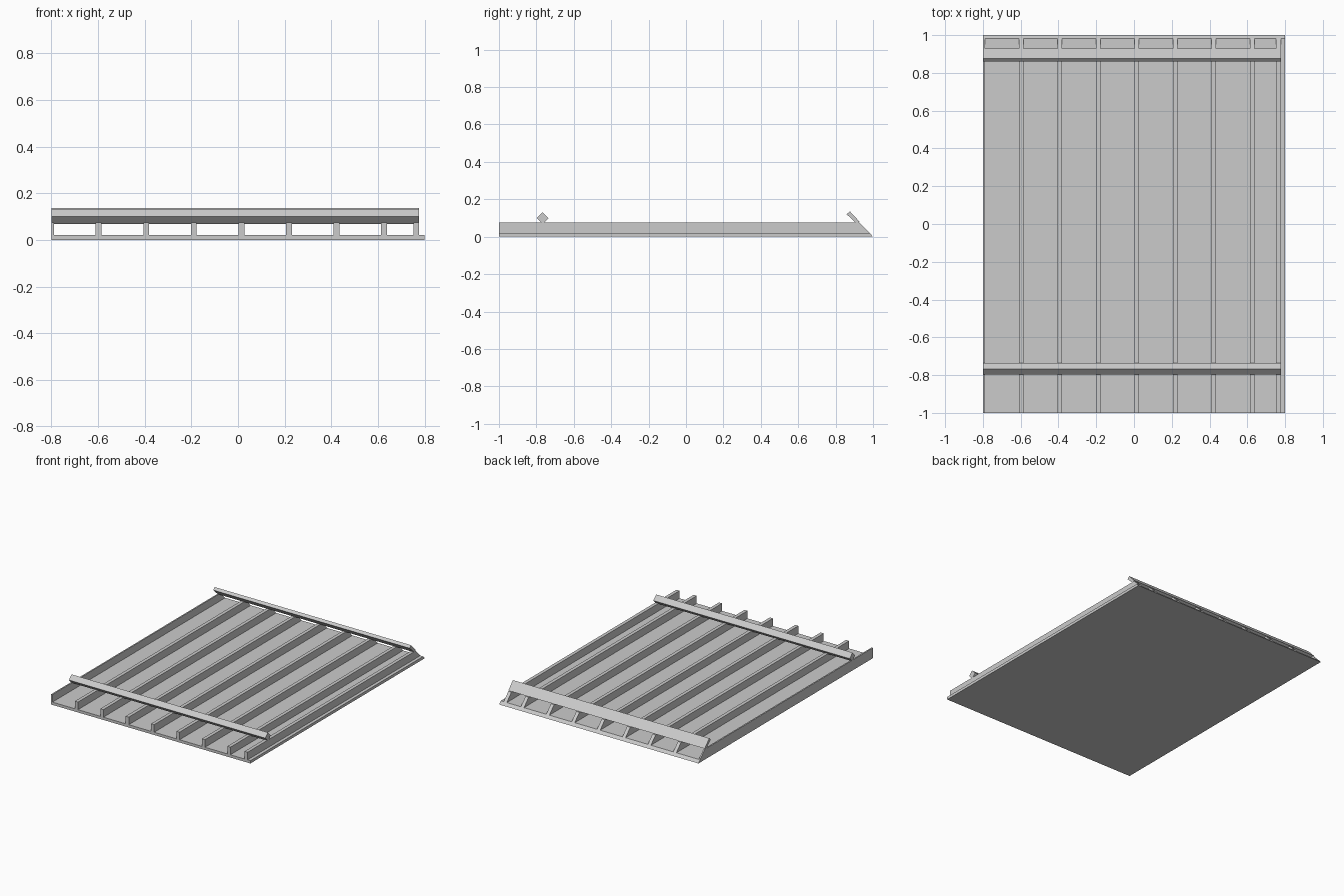
import bpy

cube = bpy.data.objects.get("Cube")
if cube:
    bpy.data.objects.remove(cube, do_unlink=True)

grey = bpy.data.materials.new("plain grey")
grey.use_nodes = True
colour = (0.6, 0.6, 0.6, 1)
grey.diffuse_color = colour
grey.node_tree.nodes["Principled BSDF"].inputs["Base Color"].default_value = colour


def extrude_x(name, profile, x0, x1):
    """Solid made by sweeping a (y, z) outline from x0 to x1."""
    n = len(profile)
    verts = [(x, y, z) for x in (x0, x1) for y, z in profile]
    faces = [tuple(range(n))[::-1], tuple(range(n, 2 * n))]
    faces += [(i, (i + 1) % n, n + (i + 1) % n, n + i) for i in range(n)]
    mesh = bpy.data.meshes.new(name)
    mesh.from_pydata(verts, [], faces)
    mesh.materials.append(grey)
    obj = bpy.data.objects.new(name, mesh)
    bpy.context.collection.objects.link(obj)
    return obj


# Base panel with its back edge bevelled at 45 degrees
extrude_x("base_panel", [(-1, 0), (1, 0), (0.982, 0.02), (-1, 0.02)], -0.8, 0.8)

# Lengthwise ribs, mitred to the same slope at the back
rib = [(-1, 0.02), (0.982, 0.02), (0.928, 0.075), (-1, 0.075)]
extrude_x("edge_rib_right", rib, -0.8, -0.79)
for i in range(7):
    x = -0.61 + i * 0.204
    extrude_x(f"rib_{i + 1}", rib, x, x + 0.025)
extrude_x("edge_rib_left", rib, 0.752, 0.777)

# Tilted battens across the ribs
extrude_x("front_batten",
          [(-0.765, 0.068), (-0.735, 0.098), (-0.767, 0.13), (-0.797, 0.1)],
          -0.8, 0.777)
extrude_x("back_batten",
          [(0.91, 0.072), (0.928, 0.08), (0.876, 0.136), (0.859, 0.12)],
          -0.8, 0.777)
